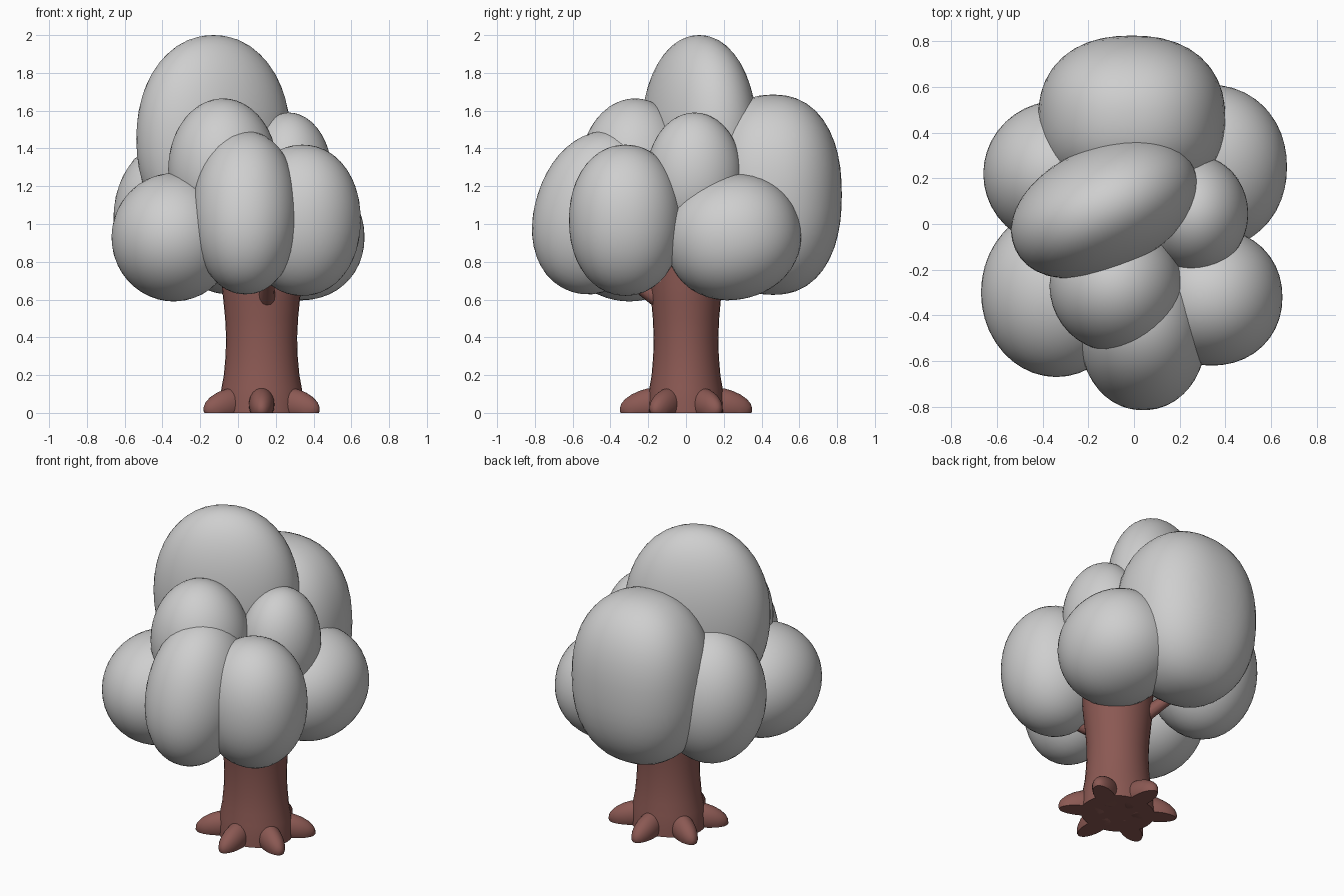
import bpy, bmesh, math
from mathutils import Matrix, Vector, Euler

if "Cube" in bpy.data.objects:
    bpy.data.objects.remove(bpy.data.objects["Cube"])


def material(name, rgb):
    m = bpy.data.materials.new(name)
    m.diffuse_color = (*rgb, 1)
    m.use_nodes = True
    m.node_tree.nodes["Principled BSDF"].inputs["Base Color"].default_value = m.diffuse_color
    return m


LEAF = material("pale_grey_leaves", (0.62, 0.62, 0.62))
BARK = material("brown_bark", (0.26, 0.10, 0.087))


def finish(bm, name, mat, angle=180):
    bmesh.ops.recalc_face_normals(bm, faces=bm.faces)
    me = bpy.data.meshes.new(name)
    bm.to_mesh(me)
    bm.free()
    me.materials.append(mat)
    ob = bpy.data.objects.new(name, me)
    bpy.context.collection.objects.link(ob)
    bpy.ops.object.select_all(action='DESELECT')
    ob.select_set(True)
    bpy.context.view_layer.objects.active = ob
    bpy.ops.object.shade_smooth_by_angle(angle=math.radians(angle))
    return ob


def blob(name, mat, centre, radii, rot=(0, 0, 0), power=2.0, floor=None, angle=180, sub=4):
    """Rounded lump: a sphere, slightly squared by power, scaled, turned and placed."""
    bm = bmesh.new()
    bmesh.ops.create_icosphere(bm, subdivisions=sub, radius=1)
    turn = Euler([math.radians(a) for a in rot]).to_matrix()
    for v in bm.verts:
        d = v.co.normalized()
        d /= sum(abs(c) ** power for c in d) ** (1 / power)
        v.co = turn @ Vector([c * r for c, r in zip(d, radii)]) + Vector(centre)
    if floor is not None:
        geom = bm.verts[:] + bm.edges[:] + bm.faces[:]
        cut = bmesh.ops.bisect_plane(bm, geom=geom, plane_co=(0, 0, floor),
                                     plane_no=(0, 0, -1), clear_outer=True)
        edges = [e for e in cut['geom_cut'] if isinstance(e, bmesh.types.BMEdge)]
        bmesh.ops.contextual_create(bm, geom=edges)
    return finish(bm, name, mat, angle)


# Foliage lumps
blob("leaves_top", LEAF, (-0.13, 0.07, 1.45), (0.43, 0.27, 0.55), (0, 0, 25), 2.1)
blob("leaves_back", LEAF, (-0.01, 0.46, 1.155), (0.41, 0.365, 0.53), (0, 0, 0), 2.3)
blob("leaves_back_left", LEAF, (-0.33, 0.22, 1.03), (0.33, 0.32, 0.42))
blob("leaves_front_left", LEAF, (-0.34, -0.30, 0.93), (0.33, 0.37, 0.34))
blob("leaves_front", LEAF, (0.04, -0.47, 1.06), (0.28, 0.33, 0.44), (-18, 0, 0), 2.1)
blob("leaves_front_right", LEAF, (0.34, -0.32, 1.02), (0.31, 0.30, 0.40), (0, 0, 0), 2.1)
blob("leaves_back_right", LEAF, (0.33, 0.25, 0.93), (0.34, 0.36, 0.33), (15, 0, 0), 2.1)
blob("leaves_upper_right", LEAF, (0.27, 0.045, 1.25), (0.23, 0.255, 0.34))
blob("leaves_upper_front", LEAF, (-0.08, -0.27, 1.29), (0.29, 0.29, 0.375))

# Trunk: an oval lathe profile, waisted in the middle
CX = 0.125
profile = [(0, 0.225), (0.06, 0.222), (0.13, 0.213), (0.2, 0.20), (0.3, 0.191),
           (0.4, 0.188), (0.5, 0.193), (0.6, 0.203), (0.68, 0.212), (0.9, 0.22)]
bm = bmesh.new()
N = 32
rings = []
for z, r in profile:
    rings.append([bm.verts.new((CX + r * math.cos(a), 0.91 * r * math.sin(a), z))
                  for a in (2 * math.pi * i / N for i in range(N))])
for lo, hi in zip(rings, rings[1:]):
    for i in range(N):
        j = (i + 1) % N
        bm.faces.new((lo[i], lo[j], hi[j], hi[i]))
bm.faces.new(rings[0][::-1])
bm.faces.new(rings[-1])
finish(bm, "trunk", BARK, 40)

# Six roots around the base
for k in range(6):
    deg = -90 + 60 * k
    a = math.radians(deg)
    blob(f"root_{k + 1}", BARK, (CX + 0.19 * math.cos(a), 0.19 * math.sin(a), 0.045),
         (0.165, 0.068, 0.085), (0, 13, deg), 2.0, floor=0.0, angle=45, sub=3)


# Short branches reaching up into the foliage
def branch(name, start, end, r1, r2):
    start, end = Vector(start), Vector(end)
    d = end - start
    bm = bmesh.new()
    mat = Matrix.Translation((start + end) / 2) @ d.to_track_quat('Z', 'Y').to_matrix().to_4x4()
    bmesh.ops.create_cone(bm, cap_ends=True, segments=12, radius1=r1, radius2=r2,
                          depth=d.length, matrix=mat)
    finish(bm, name, BARK, 40)


branch("branch_back_left", (0.08, 0.04, 0.58), (-0.12, 0.26, 0.80), 0.05, 0.03)
branch("branch_front", (0.15, -0.10, 0.57), (0.16, -0.32, 0.72), 0.05, 0.03)
